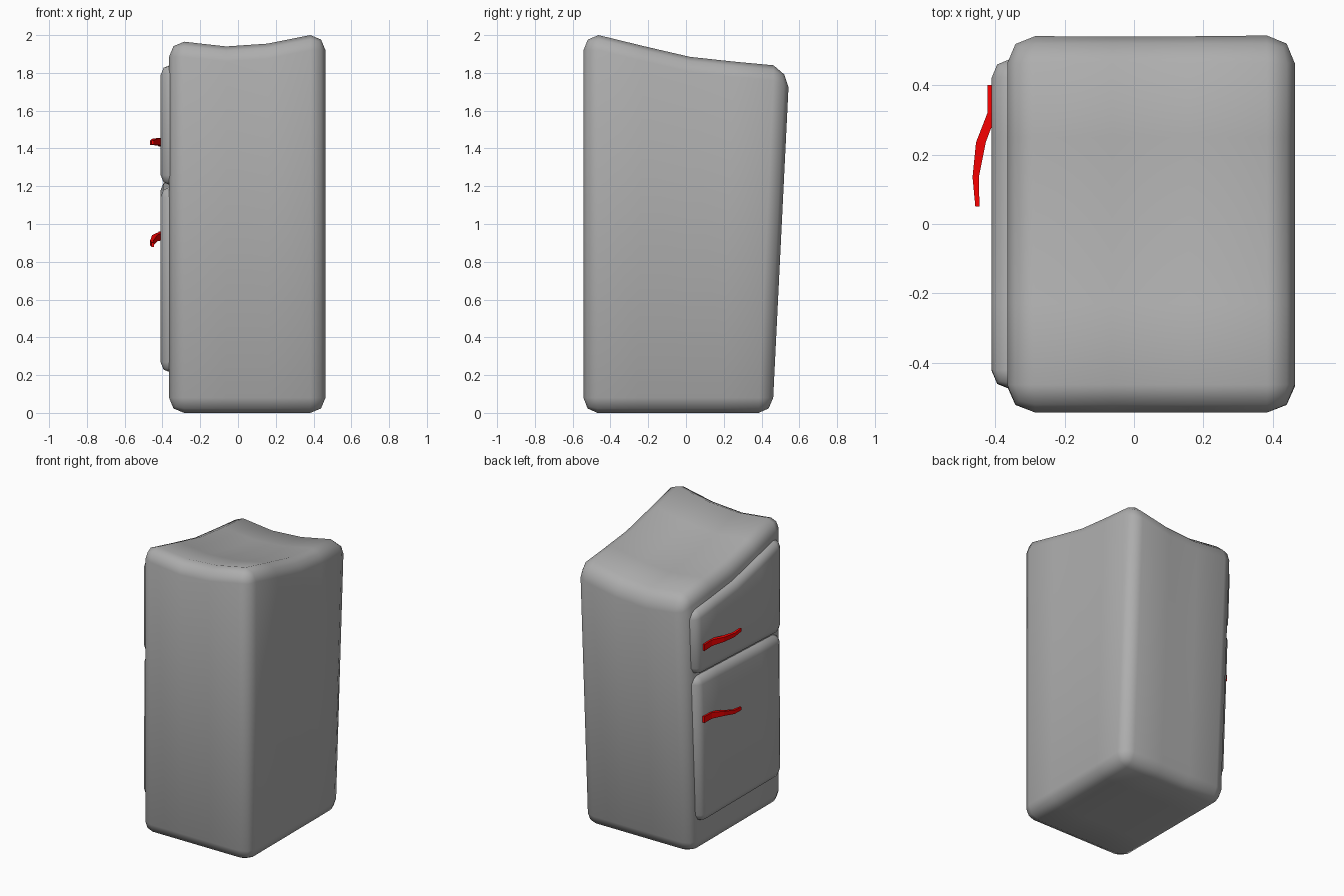
import bpy, bmesh
from mathutils import Vector

if "Cube" in bpy.data.objects:
    bpy.data.objects.remove(bpy.data.objects["Cube"])

# Knots of the sagging top surface
XS, XZ = [-0.285, -0.063, 0.158, 0.383], [-0.035, -0.06, -0.045, 0.0]
YS, YZ = [-0.46, -0.23, 0.02, 0.25, 0.465, 0.543], [2.0, 1.943, 1.885, 1.86, 1.84, 1.805]


def lerp(v, ks, vs):
    if v <= ks[0]:
        return vs[0]
    for a, b, p, q in zip(ks, ks[1:], vs, vs[1:]):
        if v <= b:
            return p + (q - p) * (v - a) / (b - a)
    return vs[-1]


def top(x, y):
    return lerp(x, XS, XZ) + lerp(y, YS, YZ)


def material(name, *rgb):
    mat = bpy.data.materials.new(name)
    mat.diffuse_color = (*rgb, 1)
    mat.use_nodes = True
    mat.node_tree.nodes["Principled BSDF"].inputs["Base Color"].default_value = mat.diffuse_color
    return mat


grey = material("enamel_grey", 0.42, 0.42, 0.42)
red = material("handle_red", 1.0, 0.0, 0.0)


def link(name, bm, mat):
    me = bpy.data.meshes.new(name)
    bm.to_mesh(me)
    bm.free()
    me.materials.append(mat)
    ob = bpy.data.objects.new(name, me)
    bpy.context.collection.objects.link(ob)
    return ob


def warped_box(name, lo, hi, bevel, low_fn, high_fn, xcuts, ycuts):
    """Rounded box whose bottom and top follow functions of x, y; back leans in at the base."""
    bm = bmesh.new()
    bmesh.ops.create_cube(bm, size=1)
    for v in bm.verts:
        v.co = Vector([(a + b) / 2 + c * (b - a) for a, b, c in zip(lo, hi, v.co)])
    bmesh.ops.bevel(bm, geom=bm.edges[:], offset=bevel, segments=2, profile=0.5, affect='EDGES')
    for axis, cuts in ((0, xcuts), (1, ycuts)):
        for c in cuts:
            p, n = Vector((0, 0, 0)), Vector((0, 0, 0))
            p[axis], n[axis] = c, 1
            bmesh.ops.bisect_plane(bm, geom=bm.verts[:] + bm.edges[:] + bm.faces[:],
                                   plane_co=p, plane_no=n)
    mid = (lo[2] + hi[2]) / 2
    for v in bm.verts:
        x, y, z = v.co
        z += high_fn(x, y) - hi[2] if z > mid else low_fn(x, y) - lo[2]
        lean = max(0, 1 - z / 1.73)
        v.co = (x, y - 0.085 * lean * (y + 0.54) / 1.08, z)
    for f in bm.faces:
        f.smooth = True
    return link(name, bm, grey)


# Cabinet
warped_box("cabinet", (-0.365, -0.543, 0), (0.463, 0.543, 2), 0.08,
           lambda x, y: 0, top, XS[1:3], YS[1:4])

# Doors
warped_box("lower_door", (-0.41, -0.47, 0.213), (-0.25, 0.48, 1.2), 0.055,
           lambda x, y: 0.213, lambda x, y: 1.215 + 0.042 * y, [], YS[1:4])
warped_box("upper_door", (-0.41, -0.475, 1.2), (-0.25, 0.48, 1.85), 0.055,
           lambda x, y: 1.222 + 0.042 * y, lambda x, y: top(-0.285, y) - 0.112, [], YS[1:4])


# Handles: rectangular sections swept along the door
def handle(name, zs):
    stations = [(0.40, -0.422, -0.395, 0.022), (0.32, -0.422, -0.395, 0.021),
                (0.235, -0.455, -0.427, 0.016), (0.135, -0.465, -0.447, 0.013),
                (0.05, -0.457, -0.445, 0.011)]
    bm = bmesh.new()
    rings = [[bm.verts.new((x, y, z + s * h)) for x, s in ((xo, -1), (xo, 1), (xi, 1), (xi, -1))]
             for (y, xo, xi, h), z in zip(stations, zs)]
    for a, b in zip(rings, rings[1:]):
        for i in range(4):
            j = (i + 1) % 4
            bm.faces.new((a[i], a[j], b[j], b[i]))
    bm.faces.new(rings[0])
    bm.faces.new(rings[-1])
    bmesh.ops.recalc_face_normals(bm, faces=bm.faces[:])
    link(name, bm, red)


handle("upper_handle", [1.433, 1.435, 1.435, 1.430, 1.432])
handle("lower_handle", [0.937, 0.935, 0.925, 0.90, 0.89])
